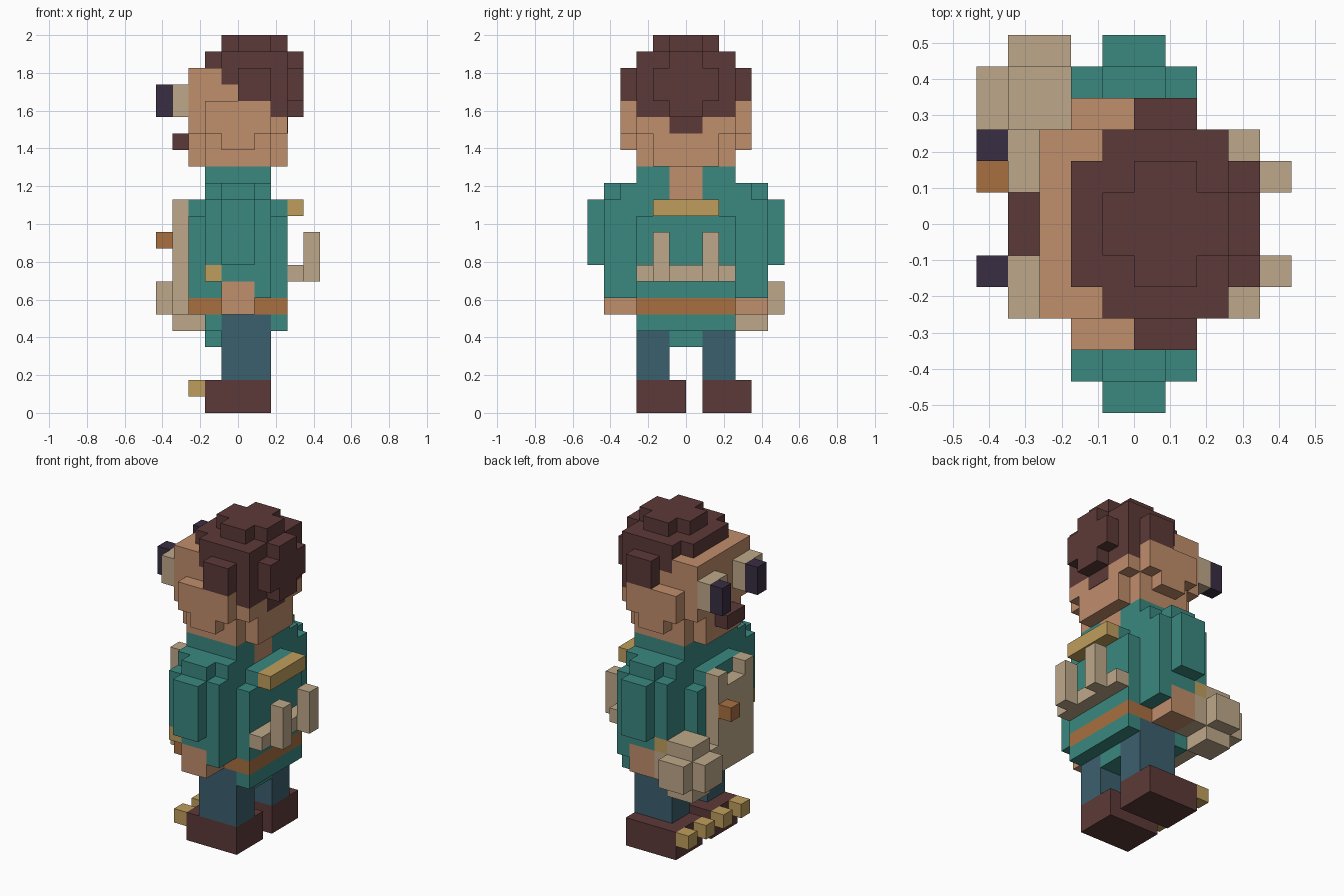
import bpy, bmesh
from mathutils import Vector

U = 2 / 23  # edge of one cube unit

cube = bpy.data.objects.get("Cube")
if cube:
    bpy.data.objects.remove(cube, do_unlink=True)


def material(name, hex_code):
    rgb = [int(hex_code[i:i + 2], 16) / 255 for i in (0, 2, 4)]
    lin = [c / 12.92 if c < 0.04045 else ((c + 0.055) / 1.055) ** 2.4 for c in rgb]
    m = bpy.data.materials.new(name)
    m.use_nodes = True
    m.diffuse_color = (*lin, 1)
    m.node_tree.nodes["Principled BSDF"].inputs["Base Color"].default_value = (*lin, 1)
    return m


brown = material("dark_brown", "5C3A38")
skin = material("skin", "C08E6C")
teal = material("teal", "3A8880")
beige = material("beige", "BEA98A")
gold = material("gold", "BF9E5C")
orange = material("orange_brown", "A87040")
blue = material("denim_blue", "3B5F6E")
dark = material("dark_purple", "392D42")


def part(name, mat, *boxes, mirror=False):
    """Each box is x0, x1, y0, y1, z0, z1 in cube units; mirror copies across y."""
    boxes = list(boxes)
    if mirror:
        boxes += [(a, b, -d, -c, e, f) for a, b, c, d, e, f in boxes]
    bm = bmesh.new()
    for x0, x1, y0, y1, z0, z1 in boxes:
        lo, hi = Vector((x0, y0, z0)) * U, Vector((x1, y1, z1)) * U
        for v in bmesh.ops.create_cube(bm, size=1)["verts"]:
            v.co = Vector(h if c > 0 else l for c, l, h in zip(v.co, lo, hi))
    me = bpy.data.meshes.new(name)
    bm.to_mesh(me)
    bm.free()
    me.materials.append(mat)
    ob = bpy.data.objects.new(name, me)
    bpy.context.collection.objects.link(ob)
    return ob


# Feet and legs
for side, y in (("right", -3), ("left", 1)):
    part(side + "_shoe", brown, (-2, 2, y, y + 3, 0, 2))
    part(side + "_toes", gold, *[(-3, -2, t, t + 1, 1, 2) for t in (y, y + 2)])
part("legs", blue, (-1, 2, 1, 3, 2, 6), mirror=True)

# Hips, belt and torso
part("hips", teal, (-2, -1, -3, 3, 5, 6), (2, 3, -3, 3, 5, 6), (-2, 2, -1, 1, 4, 6))
part("belt", orange, (-3, 3, -3, 3, 6, 7))
part("torso", teal, (-3, 3, -3, 3, 7, 12), (-3, 3, -2, 2, 12, 13), (-2, 2, -3, 3, 12, 13))
part("collar", teal, (-2, 0, -3, 3, 13, 15), (0, 2, -3, -1, 13, 15), (0, 2, 1, 3, 13, 15))
part("neck", skin, (0, 2, -1, 1, 13, 15))

# Arms
part("sleeves", teal, (-1, 2, 3, 5, 8, 9), (1, 2, 3, 5, 7, 8), (-2, 2, 3, 5, 9, 13),
     (-2, 2, 3, 4, 13, 14), (-1, 1, 4, 5, 13, 14), (-1, 1, 5, 6, 9, 13), mirror=True)
part("cuffs", gold, (-2, -1, 3, 5, 8, 9), mirror=True)
part("hands", skin, (-1, 1, 3, 5, 6, 8), mirror=True)
part("held_ball", beige, (-4, -2, 3, 5, 5, 9), (-5, -1, 3, 5, 6, 8), (-4, -2, 2, 6, 6, 8))

# Bib with its button, and the rack behind
part("bib", beige, (-4, -3, -2, 2, 6, 12), (-4, -3, 1, 2, 12, 13), (-4, -3, -2, -1, 12, 13))
part("button", orange, (-5, -4, 1, 2, 10, 11))
part("back_shelf", beige, (3, 4, -3, 3, 8, 9))
part("back_posts", beige, (4, 5, 1, 2, 8, 11), mirror=True)
part("back_bar", gold, (3, 4, -2, 2, 12, 13))

# Head
part("head", skin, (-3, -1, -3, 3, 17, 21), (-1, 0, -3, 3, 17, 20), (0, 2, -3, 3, 17, 19),
     (2, 3, -3, 3, 17, 18), (-2, 2, -3, 3, 15, 17), (-3, 3, -2, 2, 15, 17))
part("cheeks", skin, (-2, 2, 3, 4, 17, 19), (-1, 1, 3, 4, 16, 17), mirror=True)
part("mouth", brown, (-4, -3, -1, 1, 16, 17))
part("eyes", beige, (-4, -3, 1, 3, 18, 20), mirror=True)
part("pupils", dark, (-5, -4, 2, 3, 18, 20), (-5, -4, -2, -1, 18, 20))

# Hair
part("hair", brown, (-1, 3, -3, 3, 20, 22), (0, 3, -3, 3, 19, 20), (2, 3, -3, 3, 18, 19),
     (-2, -1, -2, 2, 21, 22), (3, 4, -2, 2, 19, 21), (3, 4, -1, 1, 18, 22))
part("hair_crown", brown, (-1, 3, -1, 1, 22, 23), (0, 2, -2, 2, 22, 23))
part("hair_sides", brown, (0, 2, 3, 4, 19, 21), mirror=True)
part("hair_nape", brown, (2, 3.03, -1, 1, 17, 18))
